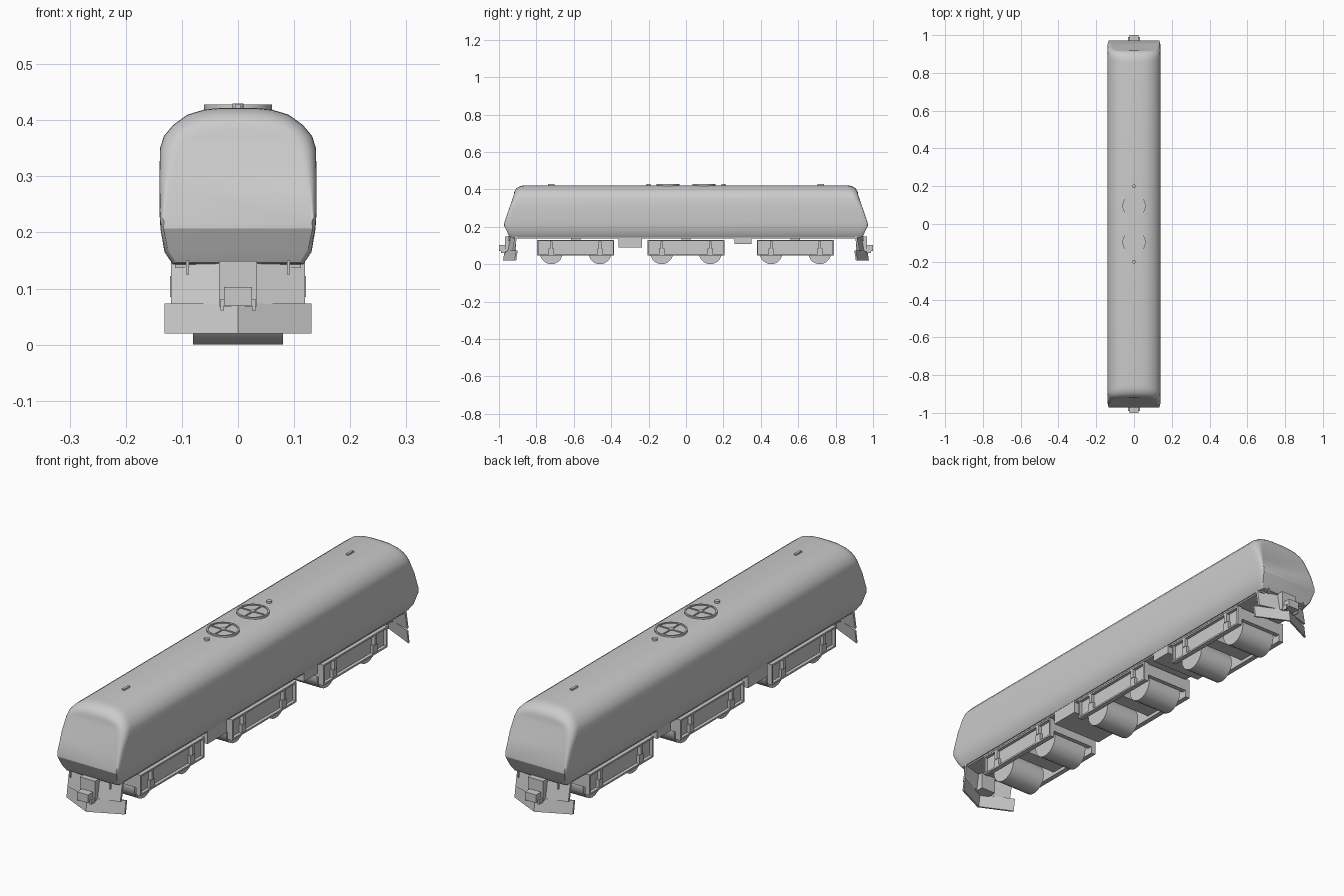
import bpy, bmesh, math
from mathutils import Vector

if "Cube" in bpy.data.objects:
    bpy.data.objects.remove(bpy.data.objects["Cube"])


def make(name, bm, smooth=None):
    bmesh.ops.recalc_face_normals(bm, faces=bm.faces)
    me = bpy.data.meshes.new(name)
    bm.to_mesh(me)
    bm.free()
    ob = bpy.data.objects.new(name, me)
    bpy.context.collection.objects.link(ob)
    if smooth:
        bpy.context.view_layer.objects.active = ob
        ob.select_set(True)
        bpy.ops.object.shade_smooth_by_angle(angle=math.radians(smooth))
        ob.select_set(False)
    return ob


def add_box(bm, x, y, z):
    v = [bm.verts.new((a, b, c)) for a in x for b in y for c in z]
    for f in ((0, 1, 3, 2), (4, 6, 7, 5), (0, 4, 5, 1), (2, 3, 7, 6), (0, 2, 6, 4), (1, 5, 7, 3)):
        bm.faces.new([v[i] for i in f])
    return v


def boxes(name, *specs):
    bm = bmesh.new()
    for s in specs:
        add_box(bm, *s)
    return make(name, bm)


def cylinder(name, r, depth, loc, axis='Z', seg=24, smooth=35):
    bm = bmesh.new()
    bmesh.ops.create_cone(bm, cap_ends=True, segments=seg, radius1=r, radius2=r, depth=depth)
    if axis == 'X':
        for v in bm.verts:
            v.co = Vector((v.co.z, v.co.y, v.co.x))
    bmesh.ops.translate(bm, verts=bm.verts, vec=loc)
    return make(name, bm, smooth)


# Body shell: cross-section (half), matching outline of the cab face, and y where the corner rounding starts
FULL = [(.116, .143), (.131, .165), (.138, .205), (.140, .235), (.140, .30), (.139, .35), (.132, .372),
        (.115, .392), (.09, .410), (.06, .419), (.03, .422)]
FACE = [(.108, .147), (.122, .170), (.131, .207), (.129, .215), (.120, .28), (.105, .345), (.098, .362),
        (.088, .368), (.07, .370), (.045, .371), (.022, .372)]
START = [.915, .925, .935, .935, .92, .89, .88, .87, .86, .855, .855]


def face_y(z):
    if z < .21:
        return .944 + (z - .146) / .064 * .03
    return .974 - (z - .21) / .162 * .054


def half_ring(t):
    pts = []
    for (px, pz), (ex, ez), s in zip(FULL, FACE, START):
        a, b = math.sin(t) ** .9, math.cos(t) ** .9 if t < 1.57 else 0
        pts.append((ex + (px - ex) * a, s + (face_y(ez) - s) * b, ez + (pz - ez) * a))
    return pts


bm = bmesh.new()
steps = 7
halves = [half_ring(math.pi / 2 * k / steps) for k in range(steps + 1)]
rings = []
for sgn, hs in ((-1, halves), (1, halves[::-1])):
    for h in hs:
        right = [bm.verts.new((x, sgn * y, z)) for x, y, z in h]
        left = [bm.verts.new((-x, sgn * y, z)) for x, y, z in h]
        rings.append(right + left[::-1])
n = len(rings[0])
for a, b in zip(rings, rings[1:]):
    for i in range(n):
        j = (i + 1) % n
        bm.faces.new((a[i], a[j], b[j], b[i]))
for r in (rings[0], rings[-1]):
    for i in range(n // 2 - 1):
        bm.faces.new((r[i], r[i + 1], r[n - 2 - i], r[n - 1 - i]))
make("body_shell", bm, 25)
boxes("underframe", ((-.112, .112), (-.925, .925), (.137, .15)))

# Bogies: hollow frame with rimmed side panels, dampers and two solid wheel sets
for cy in (-.59, 0, .585):
    y0, y1 = cy - .206, cy + .206
    parts = [((-.105, .105), (y, y + .02), (.075, .125)) for y in (y0, y1 - .02)]
    parts += [((-.105, .105), (cy - .03, cy + .03), (.06, .12)),
              ((-.06, .06), (cy - .025, cy + .025), (.12, .146))]
    for s in (-1, 1):
        def span(a, b):
            return tuple(sorted((s * a, s * b)))
        parts.append((span(.098, .106), (y0, y1), (.046, .130)))
        for z in ((.046, .053), (.123, .130)):
            parts.append((span(.102, .119), (y0, y1), z))
        for y in (y0, y1 - .007):
            parts.append((span(.102, .119), (y, y + .007), (.053, .123)))
        for o in (-.13, .13):
            parts.append((span(.106, .118), (cy + o - .014, cy + o + .014), (.053, .085)))
            parts.append((span(.106, .121), (cy + o - .007, cy + o + .007), (.085, .122)))
    boxes("bogie_frame", *parts)
    for o in (-.13, .13):
        cylinder("wheel_set", .061, .16, (0, cy + o, .061), 'X', 20)

# Equipment boxes hung between the bogies
boxes("equipment_box_large", ((-.115, .115), (-.36, -.235), (.09, .146)))
boxes("equipment_box_small", ((-.115, .115), (.26, .35), (.107, .146)))


def vee(name, s, rows, half, sweep, thick):
    # V-shaped plate: rows are (z, centre y)
    bm = bmesh.new()
    grid = []
    for back in (0, thick):
        for z, y in rows:
            grid.append([bm.verts.new((x, s * (y - back - (sweep if x else 0)), z)) for x in (-half, 0, half)])
    a, b, c, d = grid
    for p, q in ((a, b), (c, d), (a, c), (b, d)):
        for i in (0, 1):
            bm.faces.new((p[i], p[i + 1], q[i + 1], q[i]))
    for i in (0, 2):
        bm.faces.new((a[i], b[i], d[i], c[i]))
    return make(name, bm)


# End gear: apron, plough, coupler and hoses, repeated at both ends
for s in (-1, 1):
    def ys(a, b):
        return tuple(sorted((s * a, s * b)))
    vee("end_apron", s, [(.072, .962), (.148, .948)], .119, .035, .01)
    vee("plough", s, [(.02, .978), (.073, .970)], .131, .062, .008)
    boxes("coupler_mount", ((-.034, .034), ys(.91, .968), (.068, .149)))
    boxes("coupler", ((-.025, .025), ys(.955, 1.0), (.07, .103)))
    for x in (-.028, .028):
        boxes("coupler_hook", ((x - .003, x + .003), ys(.965, .99), (.061, .081)))
    for x in (-.09, .09):
        boxes("brake_hose", ((x - .003, x + .003), ys(.945, .953), (.125, .15)))

# Roof: two fans with rim, hub and crossed bars, small domes and ridges
for cy in (-.096, .096):
    cylinder("fan_disc", .058, .012, (0, cy, .418), seg=32)
    bm = bmesh.new()
    loops = []
    for r, z in ((.061, .41), (.061, .428), (.055, .428), (.055, .41)):
        loops.append([bm.verts.new((r * math.cos(k * math.pi / 16), cy + r * math.sin(k * math.pi / 16), z))
                      for k in range(32)])
    for a, b in zip(loops, loops[1:] + loops[:1]):
        for i in range(32):
            j = (i + 1) % 32
            bm.faces.new((a[i], a[j], b[j], b[i]))
    make("fan_rim", bm, 35)
    boxes("fan_bars", ((-.056, .056), (cy - .0025, cy + .0025), (.418, .4275)),
          ((-.0025, .0025), (cy - .056, cy + .056), (.418, .4275)))
    cylinder("fan_hub", .009, .012, (0, cy, .4225), seg=16)
for s in (-1, 1):
    cylinder("roof_vent", .01, .014, (0, s * .2, .423), seg=16)
    boxes("roof_ridge", ((-.005, .005), (s * .72 - .018, s * .72 + .018), (.418, .428)))
